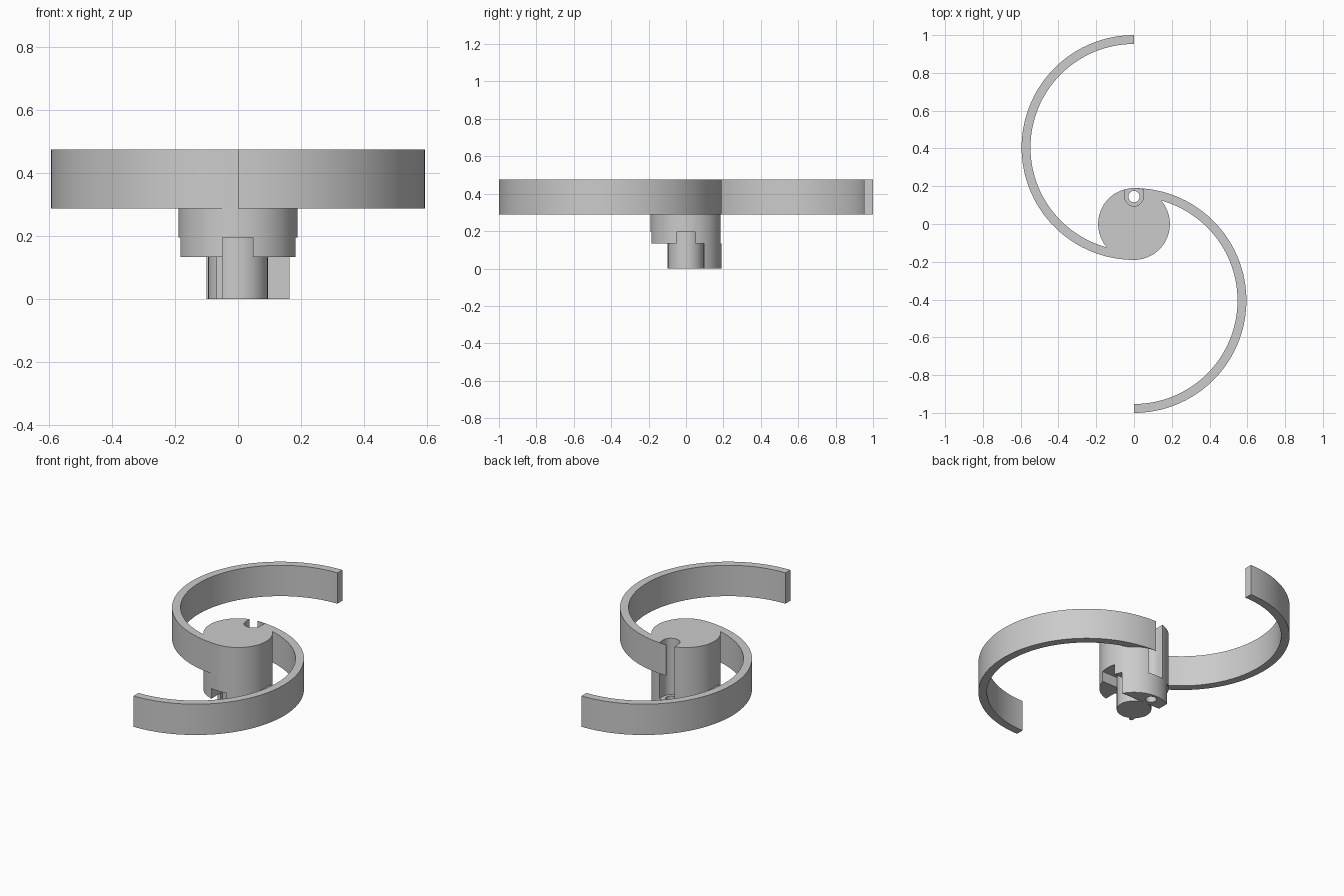
import bpy, bmesh
from math import pi, cos, sin, asin, acos

if "Cube" in bpy.data.objects:
    bpy.data.objects.remove(bpy.data.objects["Cube"])

grey = bpy.data.materials.new("plain grey")
grey.use_nodes = True
colour = (0.6, 0.6, 0.6, 1)
grey.diffuse_color = colour
grey.node_tree.nodes["Principled BSDF"].inputs["Base Color"].default_value = colour

R, TOP, HUB_Z, ARM_Z = 0.19, 0.475, 0.133, 0.288
BOSS = 0.095


def arc(cx, cy, r, a, b, n):
    return [(cx + r * cos(a + (b - a) * i / n), cy + r * sin(a + (b - a) * i / n))
            for i in range(n + 1)]


def circle(cx, cy, r, n=64):
    return arc(cx, cy, r, 0, 2 * pi, n)[:-1]


def prism(name, outline, z0, z1):
    """Extrude a counter-clockwise outline between two heights."""
    bm = bmesh.new()
    face = bm.faces.new([bm.verts.new((x, y, z0)) for x, y in outline])
    side = bmesh.ops.extrude_face_region(bm, geom=[face])
    for v in side["geom"]:
        if isinstance(v, bmesh.types.BMVert):
            v.co.z = z1
    bmesh.ops.recalc_face_normals(bm, faces=bm.faces)
    me = bpy.data.meshes.new(name)
    bm.to_mesh(me)
    bm.free()
    me.materials.append(grey)
    ob = bpy.data.objects.new(name, me)
    bpy.context.collection.objects.link(ob)
    return ob


def box(name, x0, x1, y0, y1, z0, z1):
    return prism(name, [(x0, y0), (x1, y0), (x1, y1), (x0, y1)], z0, z1)


def cut(ob, cutters):
    for c in cutters:
        c.hide_render = True
        c.hide_set(True)
        mod = ob.modifiers.new("cut", "BOOLEAN")
        mod.operation, mod.object, mod.solver = "DIFFERENCE", c, "EXACT"
    bpy.context.view_layer.update()
    dg = bpy.context.evaluated_depsgraph_get()
    me = bpy.data.meshes.new_from_object(ob.evaluated_get(dg))
    ob.modifiers.clear()
    ob.data = me
    for c in cutters:
        bpy.data.objects.remove(c)


# Hub with an open channel at the back and three notches under its rim
hub = prism("hub", circle(0, 0, R, 96), HUB_Z, TOP)
channel = [(0.05, 0.3), *arc(0, 0.145, 0.05, 0, -pi, 24), (-0.05, 0.3)]
cut(hub, [
    prism("channel_cutter", channel, HUB_Z - 0.1, TOP + 0.1),
    box("front_cutter", -0.05, 0.047, -0.3, -0.08, 0, 0.195),
    box("left_cutter", 0.08, 0.3, -0.05, 0.05, 0, 0.195),
    box("right_cutter", -0.3, -0.08, -0.05, 0.05, 0, 0.195)])

# Boss under the hub, with its small key
boss = prism("boss", circle(0, 0, BOSS), 0, 0.2)
cut(boss, [prism("boss_hole_cutter", circle(0, 0.145, 0.03, 32), -0.1, 0.3)])
key = box("boss_key", -0.068, -0.047, -0.1, -0.05, 0, HUB_Z)

# Quarter-round foot behind the boss, pierced below the channel
foot = prism("foot", [(-0.1, 0.095), *arc(0, 0, R, asin(0.5), acos(-0.1 / R), 32)], 0, HUB_Z)
cut(foot, [prism("foot_hole_cutter", circle(0, 0.145, 0.03, 32), -0.1, 0.3)])

# Two half-round arms, one the half turn of the other
parts = [hub, boss, foot]
for name, s in (("right_arm", 1), ("left_arm", -1)):
    ring = arc(0, 0.405, 0.595, pi / 2, 1.5 * pi, 72) + arc(0, 0.405, 0.548, 1.5 * pi, pi / 2, 72)
    arm = prism(name, [(s * x, s * y) for x, y in ring], ARM_Z, TOP)
    cutter = prism("hub_cutter", circle(0, 0, R - 0.002, 96), 0, 1)
    cut(arm, [cutter])
    parts.append(arm)

bpy.ops.object.select_all(action="DESELECT")
for ob in parts:
    ob.select_set(True)
bpy.context.view_layer.objects.active = hub
bpy.ops.object.shade_smooth_by_angle(angle=pi / 6)
